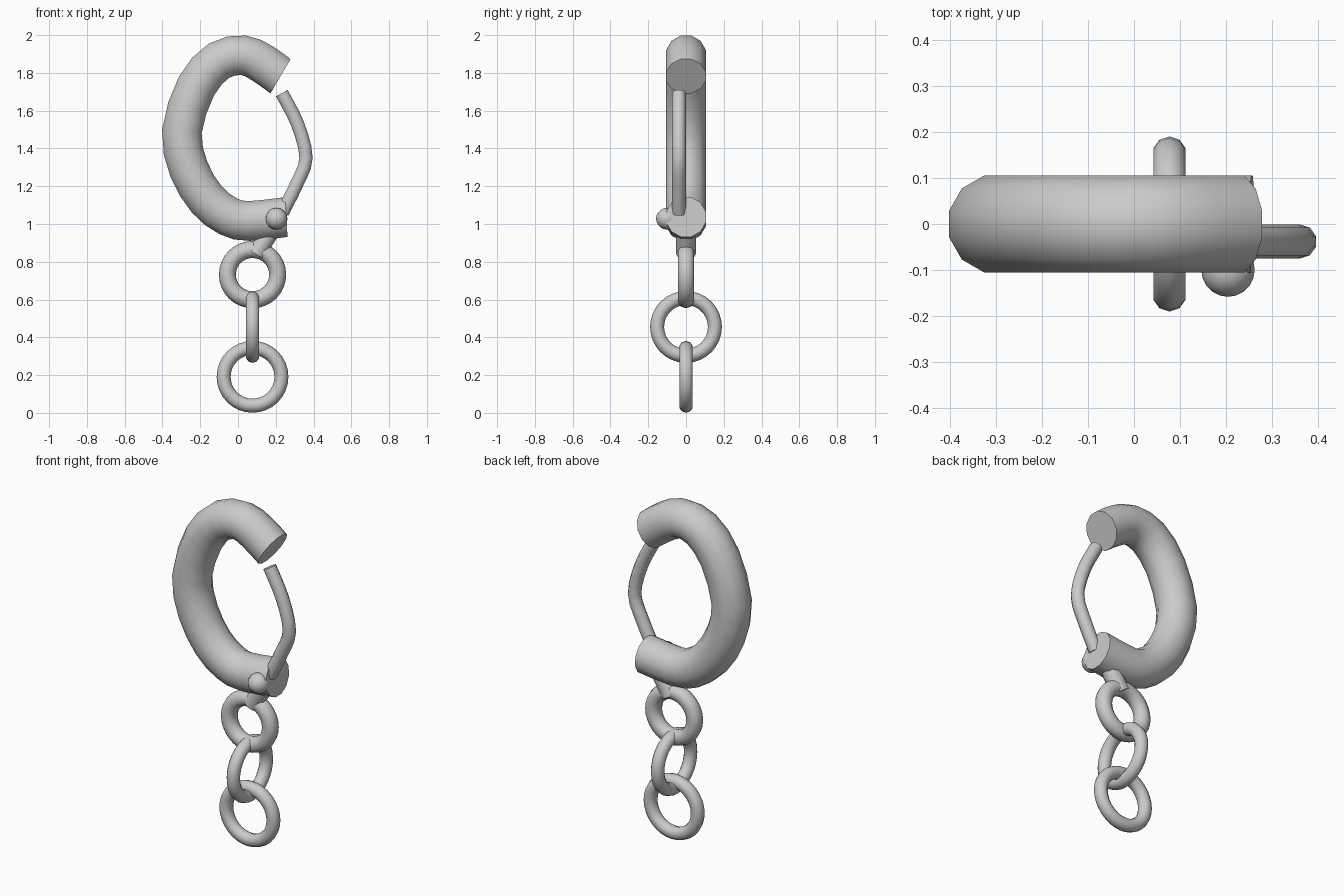
import bpy, bmesh, math
from mathutils import Vector

if "Cube" in bpy.data.objects:
    bpy.data.objects.remove(bpy.data.objects["Cube"])

metal = bpy.data.materials.new("grey_metal")
metal.diffuse_color = (0.6, 0.6, 0.6, 1)
metal.use_nodes = True
metal.node_tree.nodes["Principled BSDF"].inputs["Base Color"].default_value = metal.diffuse_color


def finish(obj, name):
    obj.name = name
    obj.data.materials.append(metal)
    bpy.ops.object.select_all(action='DESELECT')
    obj.select_set(True)
    bpy.context.view_layer.objects.active = obj
    bpy.ops.object.shade_smooth_by_angle(angle=math.radians(50))


def smooth_path(pts, steps):
    """Catmull-Rom through the x, z points."""
    p = [Vector(q) for q in pts]
    p = [2 * p[0] - p[1]] + p + [2 * p[-1] - p[-2]]
    out = []
    for i in range(1, len(p) - 2):
        a, b, c, d = p[i - 1:i + 3]
        for s in range(steps):
            t = s / steps
            out.append(0.5 * (2 * b + (c - a) * t + (2 * a - 5 * b + 4 * c - d) * t * t
                              + (3 * b - a - 3 * c + d) * t ** 3))
    return out + [p[-2]]


def tube(name, pts, radius, sides, y=0.0, steps=1, start=None, end=None):
    """Capped round tube along an x, z path; start and end tilt the end caps."""
    path = smooth_path(pts, steps)
    bm = bmesh.new()
    rings = []
    for i, c in enumerate(path):
        tan = path[min(i + 1, len(path) - 1)] - path[max(i - 1, 0)]
        if i == 0 and start:
            tan = Vector(start)
        if i == len(path) - 1 and end:
            tan = Vector(end)
        tan.normalize()
        ring = []
        for k in range(sides):
            a = 2 * math.pi * (k + 0.5) / sides
            u, v = radius * math.cos(a), radius * math.sin(a)
            ring.append(bm.verts.new((c.x - tan.y * u, y + v, c.y + tan.x * u)))
        rings.append(ring)
    for r, s in zip(rings, rings[1:]):
        for k in range(sides):
            n = (k + 1) % sides
            bm.faces.new((r[k], r[n], s[n], s[k]))
    bm.faces.new(rings[0])
    bm.faces.new(rings[-1])
    bmesh.ops.recalc_face_normals(bm, faces=bm.faces)
    mesh = bpy.data.meshes.new(name)
    bm.to_mesh(mesh)
    bm.free()
    obj = bpy.data.objects.new(name, mesh)
    bpy.context.collection.objects.link(obj)
    finish(obj, name)


def link(name, z, major, minor, rotation):
    bpy.ops.mesh.primitive_torus_add(location=(0.077, 0, z), rotation=rotation,
                                     major_radius=major, minor_radius=minor,
                                     major_segments=32, minor_segments=10)
    finish(bpy.context.object, name)


# thick open hoop
tube("hoop", [(0.225, 1.782), (0.13, 1.85), (0.03, 1.893), (-0.1, 1.865), (-0.22, 1.73),
              (-0.297, 1.49), (-0.26, 1.29), (-0.165, 1.13), (-0.05, 1.04), (0.06, 1.016),
              (0.256, 1.037)], 0.109, 12, steps=2, start=(-0.85, 0.5), end=(1, 0.06))

# thin closing wire and its hinge knob
tube("closing_wire", [(0.232, 1.693), (0.315, 1.53), (0.36, 1.35), (0.31, 1.21), (0.235, 1.06)],
     0.037, 10, y=-0.038, steps=3)
bpy.ops.mesh.primitive_uv_sphere_add(segments=16, ring_count=10, radius=0.058,
                                     location=(0.204, -0.1, 1.028), rotation=(math.pi / 2, 0, 0))
finish(bpy.context.object, "hinge_knob")

# stub holding the chain
tube("chain_stub", [(0.095, 0.84), (0.175, 0.97)], 0.052, 10)

# hanging chain links
q = math.pi / 2
link("upper_link", 0.732, 0.133, 0.045, (q, 0, 0))
link("middle_link", 0.455, 0.153, 0.037, (0, q, 0))
link("lower_link", 0.191, 0.153, 0.037, (q, 0, 0))
